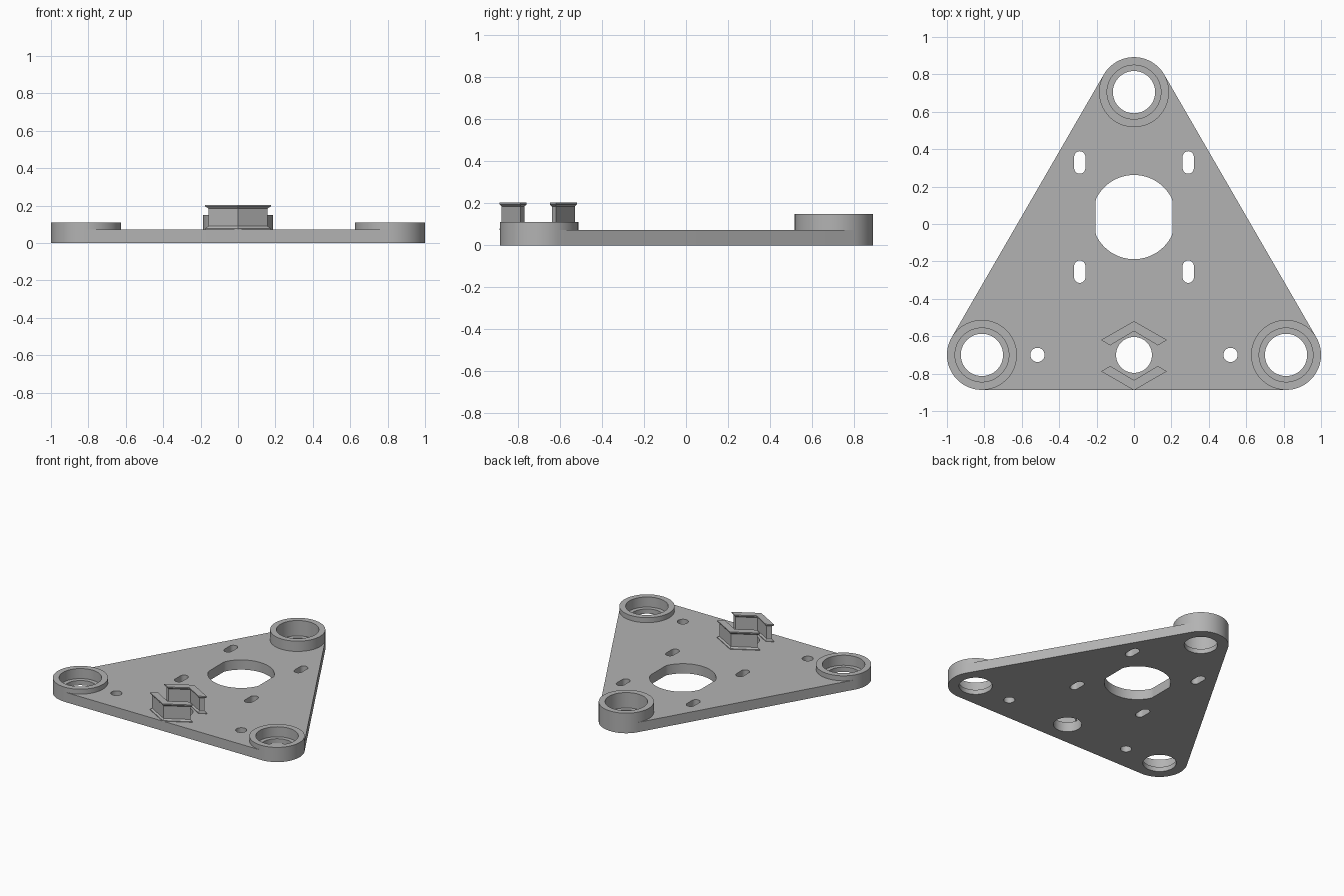
import bpy, bmesh
from math import sin, cos, radians, sqrt

cube = bpy.data.objects.get("Cube")
if cube:
    bpy.data.objects.remove(cube, do_unlink=True)

mat = bpy.data.materials.new("plain grey")
mat.use_nodes = True
GREY = (0.45, 0.45, 0.45, 1)
mat.diffuse_color = GREY
mat.node_tree.nodes["Principled BSDF"].inputs["Base Color"].default_value = GREY

PLATE_TOP, LEDGE = 0.073, 0.035
BOSS_R, BORE_R, HOLE_R = 0.187, 0.144, 0.113
# corner name: x, y, boss height
CORNERS = {"right": (-0.813, -0.7, 0.11), "left": (0.813, -0.7, 0.11), "back": (0, 0.705, 0.15)}
CLIP_Y = -0.704


def arc(x, y, r, a0=0, a1=360, n=96):
    count = n if a1 - a0 == 360 else n + 1
    angles = [radians(a0 + (a1 - a0) * i / n) for i in range(count)]
    return [(x + r * cos(a), y + r * sin(a)) for a in angles]


def slot(x, y, r, half):
    return arc(x, y + half, r, 0, 180, 16) + arc(x, y - half, r, 180, 360, 16)


def loft(bm, sections, caps=True):
    """Join (outline, z) sections with walls and optionally close both ends."""
    loops = [[bm.verts.new((x, y, z)) for x, y in pts] for pts, z in sections]
    for low, high in zip(loops, loops[1:]):
        for i in range(len(low)):
            j = (i + 1) % len(low)
            bm.faces.new((low[i], low[j], high[j], high[i]))
    if caps:
        bm.faces.new(loops[0][::-1])
        bm.faces.new(loops[-1])


def finish(name, bm):
    bmesh.ops.recalc_face_normals(bm, faces=bm.faces)
    mesh = bpy.data.meshes.new(name)
    bm.to_mesh(mesh)
    bm.free()
    mesh.materials.append(mat)
    obj = bpy.data.objects.new(name, mesh)
    bpy.context.collection.objects.link(obj)
    return obj


def activate(obj):
    bpy.ops.object.select_all(action="DESELECT")
    obj.select_set(True)
    bpy.context.view_layer.objects.active = obj


def smooth(obj):
    activate(obj)
    bpy.ops.object.shade_smooth_by_angle(angle=radians(30))


def cut(obj, outlines, z0, z1):
    bm = bmesh.new()
    for pts in outlines:
        loft(bm, [(pts, z0), (pts, z1)])
    cutter = finish("cutter", bm)
    cutter.hide_render = True
    mod = obj.modifiers.new("cut", "BOOLEAN")
    mod.operation, mod.solver, mod.object = "DIFFERENCE", "EXACT", cutter
    activate(obj)
    bpy.ops.object.modifier_apply(modifier=mod.name)
    bpy.data.objects.remove(cutter, do_unlink=True)


# Base plate: triangle with rounded corners
outline = []
for name, start in (("left", -90), ("back", 30), ("right", 150)):
    x, y, _ = CORNERS[name]
    outline += arc(x, y, BOSS_R, start, start + 120, 32)
bm = bmesh.new()
loft(bm, [(outline, 0), (outline, PLATE_TOP)])
plate = finish("base_plate", bm)

# Through holes: corners, clip, screws, slots and flat-sided centre opening
holes = [arc(x, y, HOLE_R) for x, y, _ in CORNERS.values()]
holes.append(arc(0, -0.7, 0.096))
holes.append([(max(-0.205, min(0.205, x)), y) for x, y in arc(0, 0.037, 0.225)])
for side in (-1, 1):
    holes.append(arc(side * 0.516, -0.7, 0.038, n=48))
    for dy in (-0.292, 0.292):
        holes.append(slot(side * 0.29, 0.037 + dy, 0.03, 0.03))
cut(plate, holes, -0.1, 0.2)
cut(plate, [arc(x, y, BORE_R) for x, y, _ in CORNERS.values()], LEDGE, 0.2)
smooth(plate)

# Raised rings around the corner bores
for name, (x, y, top) in CORNERS.items():
    outer, inner = arc(x, y, BOSS_R), arc(x, y, BORE_R)
    bm = bmesh.new()
    loft(bm, [(outer, PLATE_TOP), (outer, top), (inner, top), (inner, PLATE_TOP)], caps=False)
    smooth(finish(name + "_bearing_ring", bm))


def chevron(d, side):
    """V outline around the clip hole, shrunk evenly by d."""
    k = 2 * d / sqrt(3)
    half = [(0, 0.185 - k), (0.176 - 2 * d, 0.084), (0.128, 0.055 + k), (0, 0.131 + k)]
    pts = half + [(-x, y) for x, y in half[2:0:-1]]
    return [(x, CLIP_Y + side * y) for x, y in pts]


# Pair of V-shaped clips with a flared foot and lip
for name, side in (("front_clip", -1), ("back_clip", 1)):
    bm = bmesh.new()
    levels = [(0, PLATE_TOP), (0, 0.078), (0.009, 0.09), (0.009, 0.185), (0, 0.195), (0, 0.203)]
    loft(bm, [(chevron(d, side), z) for d, z in levels])
    finish(name, bm)
